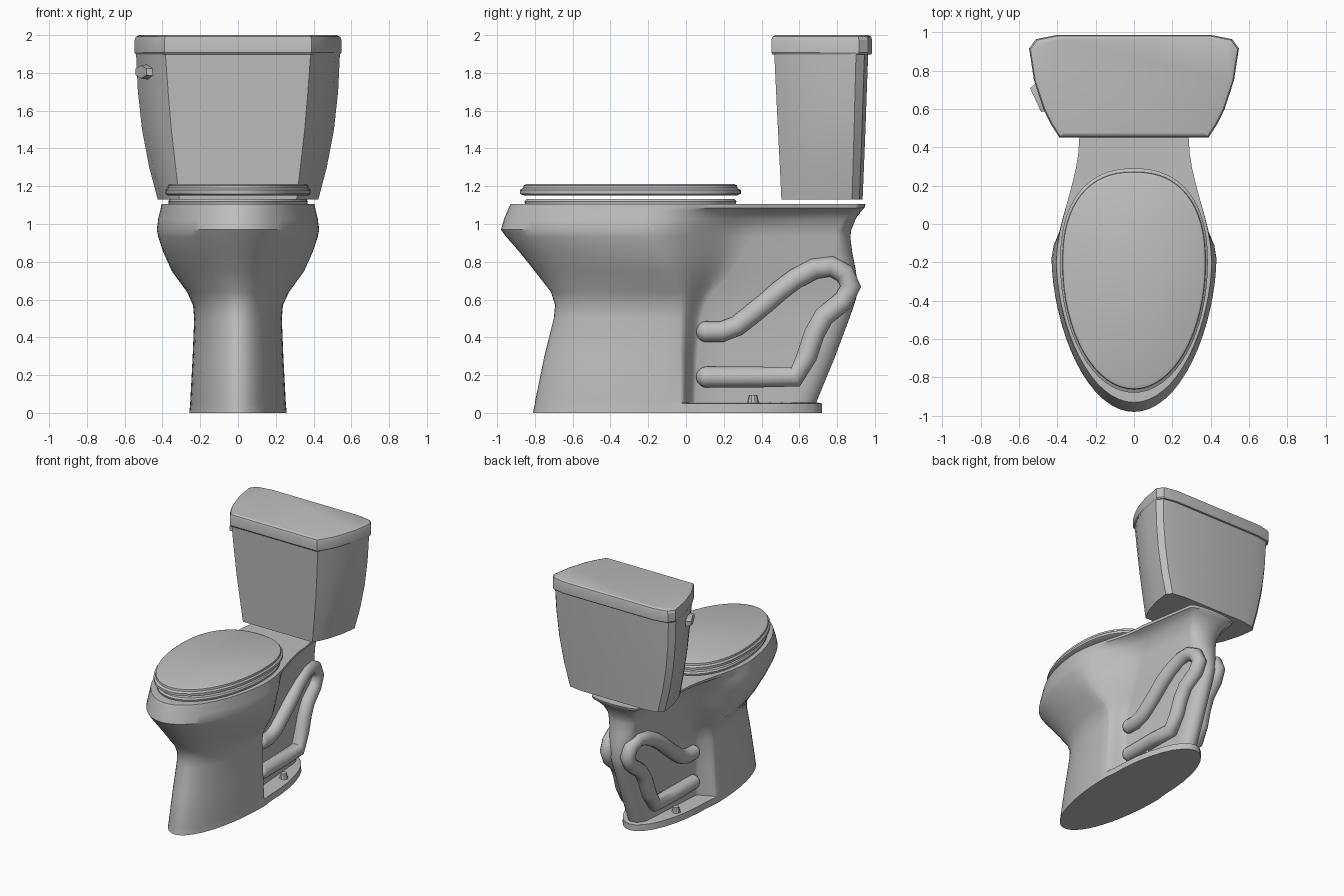
import bpy, bmesh, math
from mathutils import Vector

cube = bpy.data.objects.get("Cube")
if cube:
    bpy.data.objects.remove(cube, do_unlink=True)

GREY = (0.52, 0.52, 0.52, 1)
mat = bpy.data.materials.new("grey ceramic")
mat.use_nodes = True
mat.diffuse_color = GREY
mat.node_tree.nodes["Principled BSDF"].inputs["Base Color"].default_value = GREY


def finish(name, bm, angle=35):
    bmesh.ops.remove_doubles(bm, verts=bm.verts, dist=0.0005)
    bmesh.ops.recalc_face_normals(bm, faces=bm.faces)
    mesh = bpy.data.meshes.new(name)
    bm.to_mesh(mesh)
    bm.free()
    obj = bpy.data.objects.new(name, mesh)
    bpy.context.collection.objects.link(obj)
    mesh.materials.append(mat)
    bpy.ops.object.select_all(action='DESELECT')
    obj.select_set(True)
    bpy.context.view_layer.objects.active = obj
    bpy.ops.object.shade_smooth_by_angle(angle=math.radians(angle))


def loft(name, rings, angle=35):
    """Skin a stack of (z, half outline) rings, mirrored across x and capped."""
    bm = bmesh.new()
    loops = []
    for z, half in rings:
        pts = half + [(-x, y) for x, y in reversed(half)]
        loops.append([bm.verts.new((x, y, z)) for x, y in pts])
    for a, b in zip(loops, loops[1:]):
        for i in range(len(a)):
            j = (i + 1) % len(a)
            bm.faces.new((a[i], a[j], b[j], b[i]))
    bm.faces.new(loops[0])
    bm.faces.new(loops[-1])
    finish(name, bm, angle)


# Bowl and pedestal: round front, waist, tapering rear, rounded back
def bowl_outline(front, back, wide, rear, s0, s1, r):
    pts = []
    point = 1.15 if wide > .3 else 1
    for i in range(17):
        a = math.pi / 2 * i / 16
        pts.append((wide * math.sin(a), s0 - (s0 - front) * max(math.cos(a), 0) ** point))
    for i in range(1, 9):
        t = i / 8
        pts.append((wide + (rear - wide) * t * t * (3 - 2 * t), s0 + (s1 - s0) * t))
    length = back - r - s1
    end = rear * (1 - .6 * length)
    for i in range(1, 5):
        pts.append((rear + (end - rear) * i / 4, s1 + length * i / 4))
    for i in range(1, 9):
        a = math.pi / 2 * i / 8
        pts.append((end * math.cos(a), back - r + r * math.sin(a)))
    return pts


# z, front, back, half width, rear half width, waist start, waist end, back radius
BOWL = [
    (0, -.81, .72, .258, .25, -.03, .05, .65),
    (.05, -.80, .72, .253, .245, -.03, .05, .65),
    (.056, -.80, .69, .253, .12, -.03, .05, .12),
    (.3, -.75, .79, .24, .125, -.03, .06, .12),
    (.5, -.7, .865, .232, .13, -.03, .08, .12),
    (.57, -.693, .89, .238, .135, -.03, .1, .12),
    (.64, -.715, .91, .27, .14, -.04, .14, .12),
    (.75, -.80, .90, .35, .155, -.1, .24, .1),
    (.85, -.88, .88, .395, .165, -.15, .31, .1),
    (.93, -.95, .87, .422, .17, -.18, .35, .08),
    (.97, -.98, .875, .43, .175, -.18, .37, .08),
    (1.03, -.962, .9, .422, .2, -.18, .4, .06),
    (1.07, -.945, .93, .412, .24, -.19, .43, .05),
    (1.085, -.94, .945, .409, .28, -.2, .45, .05),
    (1.105, -.93, .95, .405, .285, -.2, .45, .05),
]
loft("bowl_and_pedestal", [(r[0], bowl_outline(*r[1:])) for r in BOWL])


# Seat and seat lid: egg outlines
def egg(scale):
    pts = []
    for i in range(33):
        a = math.pi * i / 32
        c, s = math.cos(a), math.sin(a)
        if c > 0:
            x, y = s, -.68 * c
        else:
            x, y = s ** .85, .49 * abs(c) ** .85
        pts.append((.385 * x * scale, -.2 - .09 * (1 - scale) + y * scale))
    return pts


loft("seat", [(z, egg(s)) for z, s in ((1.1, .95), (1.12, .96), (1.132, .94))])
loft("seat_lid", [(z, egg(s)) for z, s in
                  ((1.15, .96), (1.16, 1), (1.18, 1), (1.19, .97), (1.205, .965), (1.213, .93))])


# Tank and tank lid: flat front, bowed sides, clipped rear corners
def tank_outline(f, m, y0, y1):
    h, d = y1 - y0, m - f
    return [(f, y0), (f + .28 * d, y0 + .13 * h), (f + .52 * d, y0 + .27 * h),
            (f + .84 * d, y0 + .56 * h), (m, y0 + .87 * h),
            (m - .035, y0 + .96 * h), (m - .14, y1)]


TANK = [(1.13, .31, .425, .505, .935), (1.3, .33, .47, .497, .942),
        (1.5, .353, .508, .487, .95), (1.7, .37, .53, .477, .957),
        (1.91, .385, .54, .467, .965)]
LID = [(1.897, .385, .54, .46, .98), (1.907, .39, .547, .452, .985),
       (1.975, .39, .547, .452, .985), (1.992, .385, .54, .458, .98),
       (2.0, .37, .52, .472, .968)]
loft("tank", [(r[0], tank_outline(*r[1:])) for r in TANK], 25)
loft("tank_lid", [(r[0], tank_outline(*r[1:])) for r in LID], 25)

# Trapway tubes on both sides, closing in toward the back
PATH = [(.11, .43), (.19, .43), (.27, .46), (.34, .515), (.42, .58), (.5, .65), (.58, .71),
        (.68, .763), (.77, .775), (.84, .738), (.872, .67), (.835, .595), (.73, .51),
        (.68, .42), (.64, .3), (.58, .19), (.4, .19), (.11, .19)]
RAD, SIDES = .056, 14


def tube(name, sign):
    bm = bmesh.new()
    pts = [Vector((sign * (.135 - .12 * max(y - .5, 0)), y, z)) for y, z in PATH]
    side = Vector((1, 0, 0))
    prev = None
    for i, p in enumerate(pts):
        a, b = pts[max(i - 1, 0)], pts[min(i + 1, len(pts) - 1)]
        normal = (b - a).cross(side).normalized()
        ring = []
        for k in range(SIDES):
            t = math.tau * k / SIDES
            ring.append(bm.verts.new(p + RAD * (side * math.cos(t) + normal * math.sin(t))))
        if prev:
            for k in range(SIDES):
                j = (k + 1) % SIDES
                bm.faces.new((prev[k], prev[j], ring[j], ring[k]))
        prev = ring
    # rounded ends
    for p in (pts[0], pts[-1]):
        ball = bmesh.ops.create_uvsphere(bm, u_segments=14, v_segments=10, radius=RAD)
        bmesh.ops.translate(bm, verts=ball["verts"], vec=p)
    finish(name, bm, 60)


# Floor bolt caps
def bolt_cap(name, x):
    bm = bmesh.new()
    bmesh.ops.create_cone(bm, cap_ends=True, segments=10, radius1=.034, radius2=.022, depth=.05)
    bmesh.ops.translate(bm, verts=bm.verts, vec=(x, .355, .07))
    finish(name, bm)


for label, sign in (("left", 1), ("right", -1)):
    tube(label + "_trapway", sign)
    bolt_cap(label + "_bolt_cap", .16 * sign)

# Flush handle: flat six-sided lever along the tank side
out = Vector((-.9, -.42, 0))
bm = bmesh.new()
bmesh.ops.create_cone(bm, cap_ends=True, segments=6, radius1=.04, radius2=.034, depth=.04)
bmesh.ops.scale(bm, verts=bm.verts, vec=(2.3, 1, 1))
bm.transform(out.to_track_quat('Z', 'Y').to_matrix().to_4x4())
bmesh.ops.translate(bm, verts=bm.verts, vec=(-.495, .655, 1.805))
finish("flush_handle", bm)
